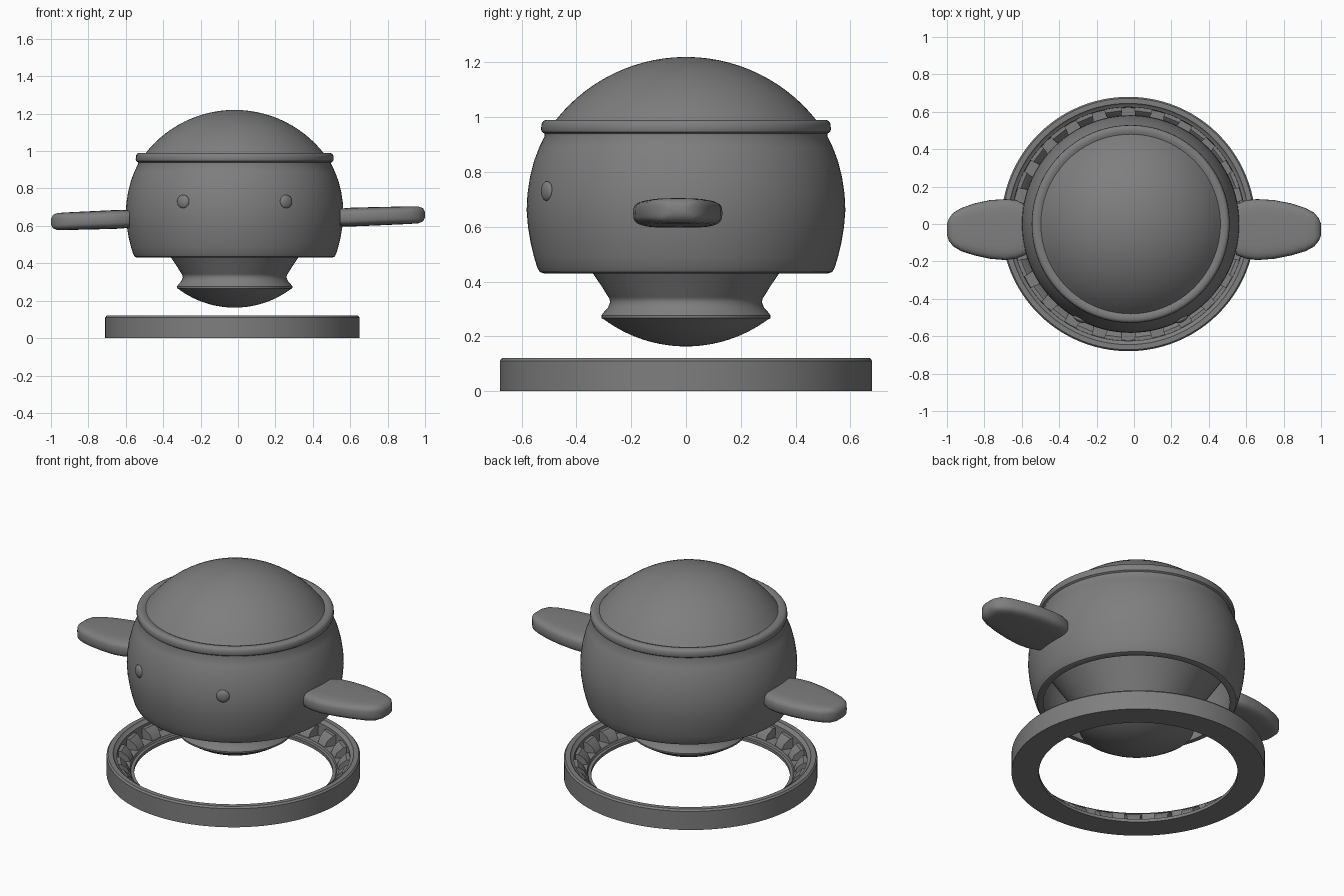
import bpy, bmesh, math
from mathutils import Matrix, Vector

if "Cube" in bpy.data.objects:
    bpy.data.objects.remove(bpy.data.objects["Cube"])

CX = -0.018          # body axis
RING_X = -0.03       # base ring axis

grey = bpy.data.materials.new("plain_grey")
grey.diffuse_color = (0.21, 0.21, 0.21, 1)
grey.use_nodes = True
grey.node_tree.nodes["Principled BSDF"].inputs["Base Color"].default_value = grey.diffuse_color


def finish(bm, name, angle=35):
    bmesh.ops.recalc_face_normals(bm, faces=bm.faces)
    me = bpy.data.meshes.new(name)
    bm.to_mesh(me)
    bm.free()
    me.materials.append(grey)
    ob = bpy.data.objects.new(name, me)
    bpy.context.collection.objects.link(ob)
    bpy.ops.object.select_all(action='DESELECT')
    ob.select_set(True)
    bpy.context.view_layer.objects.active = ob
    bpy.ops.object.shade_smooth_by_angle(angle=math.radians(angle))
    return ob


def lathe(name, profile, cx, closed=False, steps=96):
    """Spin an (r, z) profile around a vertical axis."""
    bm = bmesh.new()
    vs = [bm.verts.new((r, 0, z)) for r, z in profile]
    pairs = list(zip(vs, vs[1:])) + ([(vs[-1], vs[0])] if closed else [])
    es = [bm.edges.new(p) for p in pairs]
    bmesh.ops.spin(bm, geom=vs + es, axis=(0, 0, 1), cent=(0, 0, 0),
                   steps=steps, angle=2 * math.pi, use_duplicate=False)
    bmesh.ops.remove_doubles(bm, verts=bm.verts, dist=1e-4)
    bmesh.ops.translate(bm, verts=bm.verts, vec=(cx, 0, 0))
    return finish(bm, name)


def cap(r_edge, z_edge, z_pole, n=14):
    """Arc from an edge point to a pole on the axis."""
    h = abs(z_pole - z_edge)
    rad = (r_edge ** 2 + h * h) / (2 * h)
    a0 = math.asin(r_edge / rad)
    s = 1 if z_pole > z_edge else -1
    return [(rad * math.sin(a0 * (1 - i / n)),
             z_pole - s * rad * (1 - math.cos(a0 * (1 - i / n)))) for i in range(n + 1)]


# Hollow bowl-shaped body, open underneath, with a rolled rim
outer = [(0.520, 0.43), (0.534, 0.435), (0.543, 0.45), (0.555, 0.49), (0.567, 0.54),
         (0.577, 0.60), (0.582, 0.66), (0.579, 0.72), (0.570, 0.78), (0.555, 0.84),
         (0.536, 0.89), (0.516, 0.932), (0.517, 0.940), (0.526, 0.946), (0.529, 0.955),
         (0.528, 0.975), (0.522, 0.985), (0.512, 0.99), (0.495, 0.99), (0.480, 0.984)]
inner = [(0.50, 0.43), (0.52, 0.52), (0.535, 0.62), (0.53, 0.72), (0.48, 0.90)]
lathe("body_shell", inner[::-1] + outer, CX)

# Dome lid
lathe("dome", [(0.492, 0.97)] + cap(0.480, 0.984, 1.22), CX)

# Tapered inner core, neck and rounded foot
lathe("core", [(0.53, 0.72), (0.34, 0.43), (0.305, 0.378), (0.285, 0.345), (0.28, 0.338),
               (0.277, 0.325), (0.285, 0.305), (0.300, 0.288), (0.309, 0.276),
               (0.308, 0.266)] + cap(0.300, 0.262, 0.163), CX)

# Base ring with sloped recess
lathe("base_ring", [(0.533, 0.0), (0.68, 0.0), (0.68, 0.11), (0.672, 0.12), (0.645, 0.12),
                    (0.640, 0.112), (0.625, 0.105), (0.622, 0.03), (0.555, 0.03),
                    (0.550, 0.018), (0.533, 0.018)], RING_X, closed=True)

# Teeth around the inside of the ring
bm = bmesh.new()
TEETH = 24
for i in range(TEETH):
    rot = Matrix.Rotation(2 * math.pi * (i + 0.5) / TEETH, 4, 'Z')
    loops = []
    for y in (-1, 1):
        pts = [(0.558, 0.034, 0.028), (0.572, 0.036, 0.06), (0.605, 0.046, 0.09),
               (0.63, 0.048, 0.09), (0.63, 0.048, 0.028)]
        loops.append([bm.verts.new(rot @ Vector((r, y * w, z)) + Vector((RING_X, 0, 0)))
                      for r, w, z in pts])
    a, b = loops
    bm.faces.new(a)
    bm.faces.new(b[::-1])
    for k in range(5):
        bm.faces.new((a[k], b[k], b[(k + 1) % 5], a[(k + 1) % 5]))
finish(bm, "ring_teeth", 25)


def flipper(name, side, length, z_root, z_tip):
    """Flat rounded paddle lofted from superellipse sections."""
    # x fraction, front y, back y, half thickness
    secs = [(0.0, -0.165, 0.105, 0.047), (0.12, -0.185, 0.128, 0.050),
            (0.25, -0.193, 0.133, 0.050), (0.45, -0.186, 0.128, 0.049),
            (0.65, -0.168, 0.110, 0.048), (0.82, -0.145, 0.085, 0.047),
            (0.92, -0.120, 0.060, 0.045), (0.975, -0.090, 0.030, 0.036),
            (1.0, -0.060, 0.000, 0.015)]
    bm = bmesh.new()
    rings = []
    n = 32
    for f, y0, y1, h in secs:
        zc = z_root + (z_tip - z_root) * f
        ring = []
        for k in range(n):
            t = 2 * math.pi * k / n
            c, s = math.cos(t), math.sin(t)
            y = (y0 + y1) / 2 + (y1 - y0) / 2 * math.copysign(abs(c) ** 0.45, c)
            z = zc + h * math.copysign(abs(s) ** 0.6, s)
            ring.append(bm.verts.new((CX + side * (0.5625 + f * length), y, z)))
        rings.append(ring)
    for a, b in zip(rings, rings[1:]):
        for k in range(n):
            bm.faces.new((a[k], a[(k + 1) % n], b[(k + 1) % n], b[k]))
    bm.faces.new(rings[0])
    bm.faces.new(rings[-1])
    return finish(bm, name, 50)


flipper("right_flipper", 1, 0.4555, 0.645, 0.66)
flipper("left_flipper", -1, 0.4195, 0.637, 0.622)

# Small button eyes lying on the shell
for name, side in (("right_eye", 1), ("left_eye", -1)):
    bm = bmesh.new()
    bmesh.ops.create_uvsphere(bm, u_segments=24, v_segments=12, radius=0.036)
    ang = side * math.asin(0.275 / 0.577)
    m = (Matrix.Translation((CX + side * 0.275, -0.508, 0.73))
         @ Matrix.Rotation(ang, 4, 'Z') @ Matrix.Diagonal((1, 0.42, 1, 1)))
    bmesh.ops.transform(bm, matrix=m, verts=bm.verts)
    finish(bm, name)
